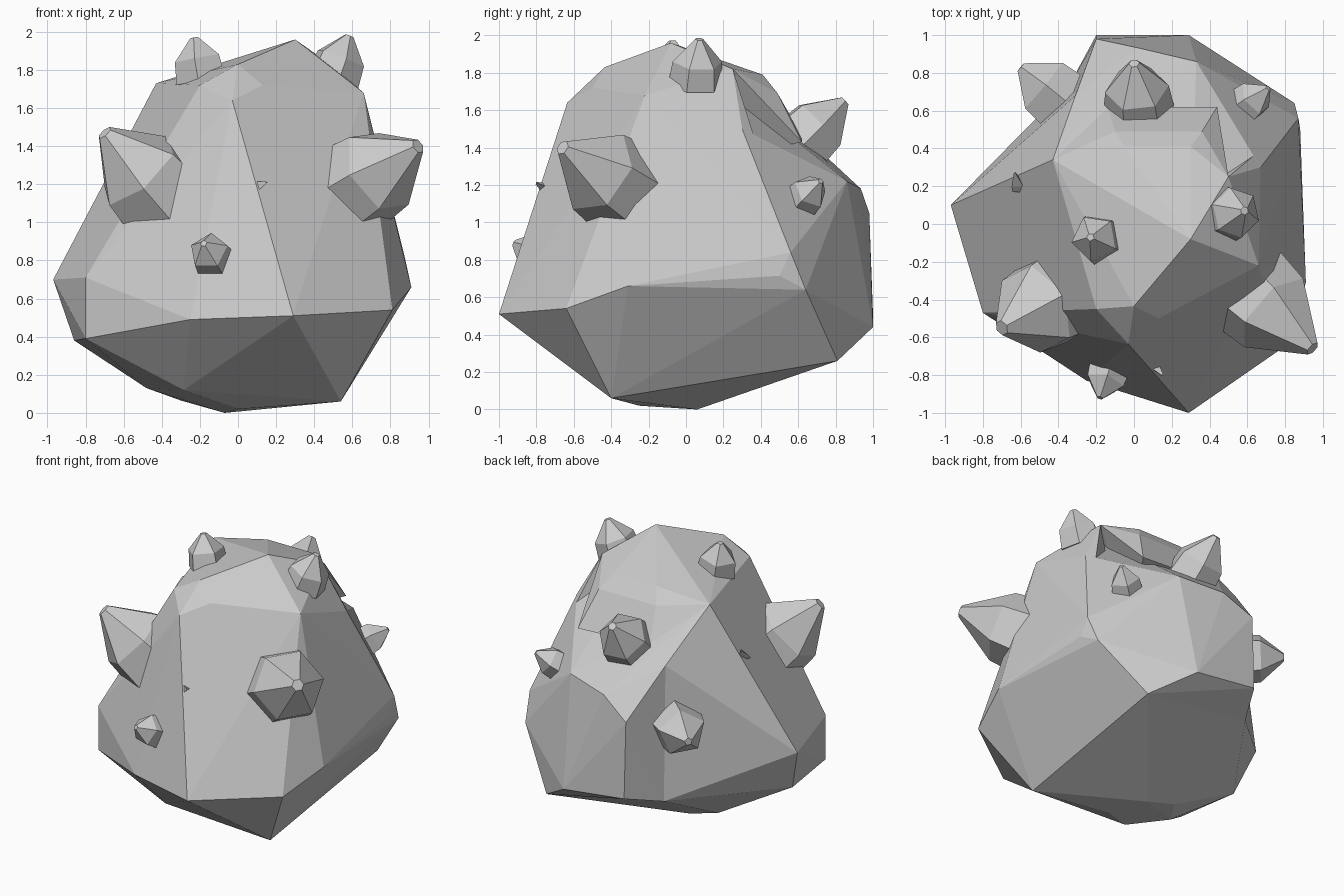
import bpy
import bmesh
import math
from mathutils import Vector

if "Cube" in bpy.data.objects:
    bpy.data.objects.remove(bpy.data.objects["Cube"], do_unlink=True)

# One plain stone colour
stone = bpy.data.materials.new("stone_grey")
stone.use_nodes = True
COLOUR = (0.6, 0.6, 0.6, 1)
stone.diffuse_color = COLOUR
for node in stone.node_tree.nodes:
    if node.type == "BSDF_PRINCIPLED":
        node.inputs["Base Color"].default_value = COLOUR


def add_object(name, bm):
    """Turn a bmesh into a flat shaded stone object."""
    bmesh.ops.recalc_face_normals(bm, faces=bm.faces[:])
    mesh = bpy.data.meshes.new(name)
    bm.to_mesh(mesh)
    bm.free()
    mesh.materials.append(stone)
    obj = bpy.data.objects.new(name, mesh)
    bpy.context.scene.collection.objects.link(obj)
    return obj


def add_chiselled_block(name, corners):
    """Wrap a set of corner points in flat chiselled faces."""
    bm = bmesh.new()
    for corner in corners:
        bm.verts.new(corner)
    result = bmesh.ops.convex_hull(bm, input=bm.verts[:])
    hidden = {v for v in result["geom_interior"] + result["geom_unused"]
              if isinstance(v, bmesh.types.BMVert)}
    bmesh.ops.delete(bm, geom=list(hidden), context="VERTS")
    bmesh.ops.dissolve_limit(bm, angle_limit=math.radians(3),
                             verts=bm.verts[:], edges=bm.edges[:])
    return add_object(name, bm)


def add_crystal(name, centre, tip, radius, sides, turn=0.0):
    """Faceted gem: wide body, girdle at the centre, blunt tip."""
    centre, tip = Vector(centre), Vector(tip)
    axis = tip - centre
    spin = axis.to_track_quat("Z", "Y")
    profile = ((-radius * 0.95, radius * 1.1), (0, radius),
               (axis.length, radius * 0.17))
    bm = bmesh.new()
    rings = []
    for height, size in profile:
        ring = []
        for i in range(sides):
            angle = turn + math.tau * i / sides
            local = Vector((size * math.cos(angle), size * math.sin(angle), height))
            ring.append(bm.verts.new(centre + spin @ local))
        rings.append(ring)
    for low, high in zip(rings, rings[1:]):
        for i in range(sides):
            j = (i + 1) % sides
            bm.faces.new((low[i], low[j], high[j], high[i]))
    bm.faces.new(rings[0])
    bm.faces.new(rings[-1])
    return add_object(name, bm)


# Corners shared between neighbouring blocks
peak = (.3, -.08, 1.96)
right_brow = (-.43, .34, 1.73)
left_brow = (.5, .25, 1.82)
left_temple = (.67, .3, 1.5)
left_cheek = (.66, -.22, 1.68)
left_hip = (.87, .56, .84)
back_seam = [(-.31, .68, 1.38), (-.34, .74, .42)]
back_rim = [(.01, .935, 1.18), (.33, .86, 1.22), (.29, 1, .44), (.56, .81, .26)]

# Main boulder, corners grouped from the ground upwards
underside = [(-.07, .06, 0), (0, -.25, .02), (-.3, .06, .065), (.54, -.4, .06),
             (-.285, -.43, .12), (-.48, -.2, .13)]
waist = [(-.97, .1, .7), (-.8, -.47, .71), (-.8, -.47, .39), (-.86, 0, .38),
         (-.25, -.83, .49), (.29, -1, .51), (.81, -.64, .54), (.91, -.31, .66),
         (.88, .5, .715), (.85, .64, .64), left_hip]
crown = [(0, -.435, 1.83), (-.03, -.635, 1.64), (.13, -.5, 1.72),
         (-.2, -.45, 1.72), left_cheek, left_temple, peak, right_brow]
add_chiselled_block("boulder", underside + waist + back_seam + back_rim + crown)

# Back ledge, stepping out from the seam on the right
add_chiselled_block("back_ledge", back_seam + back_rim + [
    right_brow, (-.2, .98, 1.05), (-.2, 1, .5), (0, 0, .6)])

# Raised shoulder behind the peak
add_chiselled_block("back_shoulder", [
    peak, right_brow, left_brow, (.3, .41, 1.79), (-.05, .41, 1.79),
    (.36, .49, 1.69), (-.1, .49, 1.69), (-.14, .62, 1.46), (.44, .62, 1.43),
    (0, 0, 1.3)])

# Ridge down the left side, leaving a hollow between it and the shoulder
add_chiselled_block("left_ridge", [
    peak, left_brow, left_cheek, left_temple, left_hip, (.3, .2, 1.2)])

# Crystals growing out of the boulder: centre, tip, radius, sides, turn
crystals = {
    "front_right_crystal": ((-.52, -.45, 1.27), (-.7, -.55, 1.47), .25, 6, .5),
    "front_left_crystal": ((.74, -.47, 1.27), (.945, -.66, 1.4), .24, 6, .1),
    "small_front_crystal": ((-.155, -.84, .85), (-.18, -.92, .89), .105, 5, .3),
    "top_right_crystal": ((-.21, -.075, 1.86), (-.23, -.07, 1.97), .125, 5, .1),
    "top_left_crystal": ((.54, .06, 1.86), (.585, .07, 1.98), .135, 6, 0),
    "back_right_crystal": ((-.48, .73, .955), (-.6, .83, .96), .165, 5, .4),
    "back_crystal": ((.015, .715, 1.52), (0, .85, 1.65), .17, 6, 0),
    "small_back_left_crystal": ((.64, .665, 1.165), (.71, .72, 1.22), .1, 5, 0),
}
for name, spec in crystals.items():
    add_crystal(name, *spec)

# Tiny splinters poking through the stone
splinters = {
    "front_splinter": ((.09, -.74, 1.18), (.15, -.8, 1.21)),
    "side_splinter": ((-.61, .21, 1.36), (-.63, .27, 1.42)),
}
for name, (base, tip) in splinters.items():
    add_crystal(name, base, tip, .04, 3)
